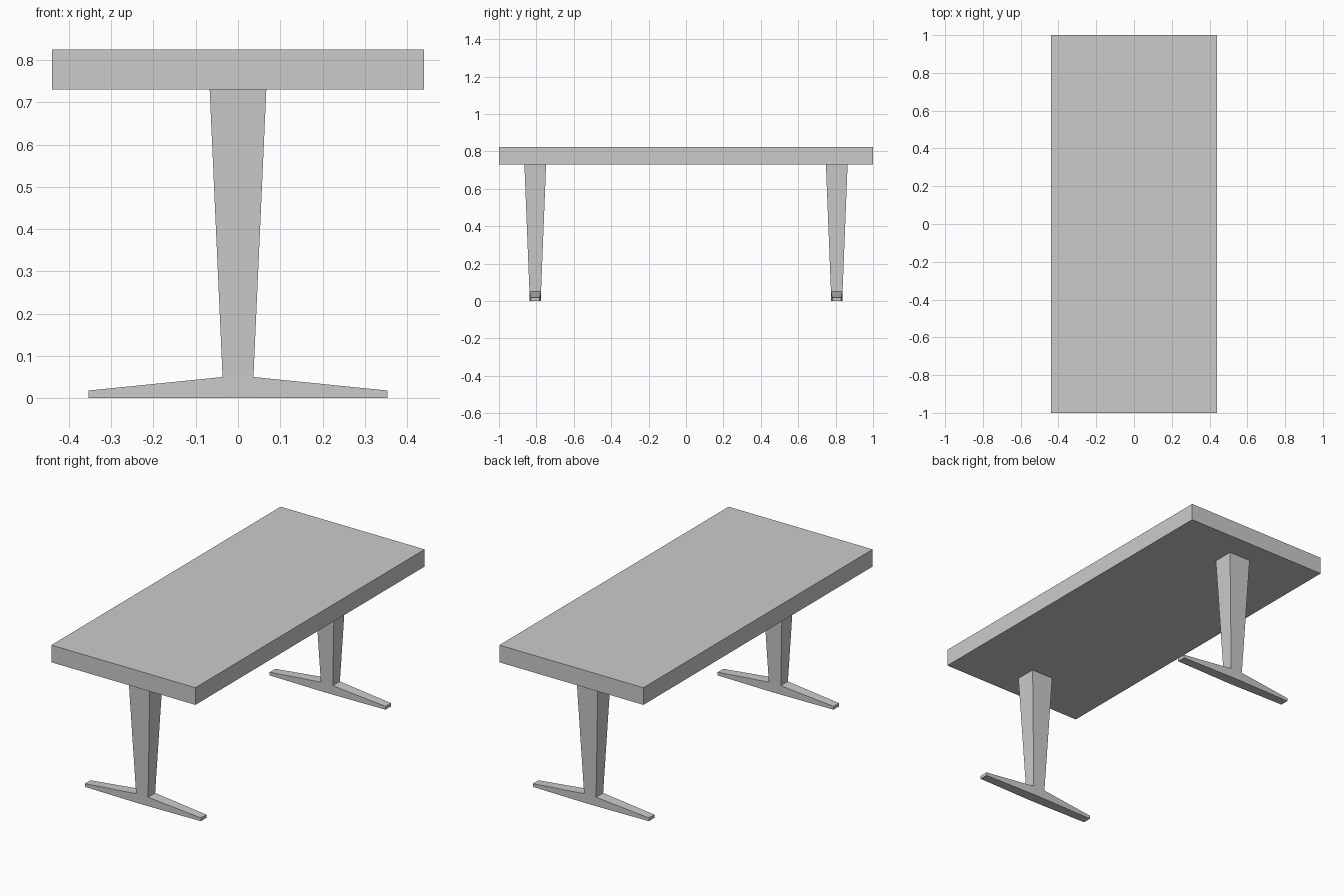
import bpy, bmesh
from mathutils import Vector

if "Cube" in bpy.data.objects:
    bpy.data.objects.remove(bpy.data.objects["Cube"])

TOP_HALF_X, TOP_HALF_Y = 0.44, 1.0
TOP_LOW, TOP_HIGH = 0.73, 0.825
LEG_Y = 0.806


def finish(name, bm, location=(0, 0, 0)):
    bmesh.ops.recalc_face_normals(bm, faces=bm.faces[:])
    mesh = bpy.data.meshes.new(name)
    bm.to_mesh(mesh)
    bm.free()
    obj = bpy.data.objects.new(name, mesh)
    obj.location = location
    bpy.context.collection.objects.link(obj)
    return obj


# Thick slab table top
bm = bmesh.new()
bmesh.ops.create_cube(bm, size=1)
bmesh.ops.scale(bm, verts=bm.verts[:],
                vec=(2 * TOP_HALF_X, 2 * TOP_HALF_Y, TOP_HIGH - TOP_LOW))
finish("table_top", bm, (0, 0, (TOP_LOW + TOP_HIGH) / 2))


def make_leg(name, y):
    bm = bmesh.new()

    # Tapered column: half x, half y, height of each ring
    rings = []
    for hx, hy, z in [(0.0365, 0.03, 0), (0.0365, 0.031, 0.05), (0.067, 0.058, TOP_LOW)]:
        rings.append([bm.verts.new((sx * hx, sy * hy, z))
                      for sx, sy in [(-1, -1), (1, -1), (1, 1), (-1, 1)]])
    bm.faces.new(rings[0])
    bm.faces.new(rings[-1])
    side_faces = []
    for level, (low, high) in enumerate(zip(rings, rings[1:])):
        for i in range(4):
            j = (i + 1) % 4
            face = bm.faces.new((low[i], low[j], high[j], high[i]))
            if level == 0 and i in (1, 3):
                side_faces.append(face)

    # Foot arms drawn out of the column base, narrowing to thin tips
    result = bmesh.ops.extrude_discrete_faces(bm, faces=side_faces)
    for face in result["faces"]:
        for v in face.verts:
            side = 1 if v.co.x > 0 else -1
            depth = 0.024 if v.co.y > 0 else -0.024
            v.co = Vector((side * 0.354, depth, 0.018 if v.co.z > 0.02 else 0))
    bmesh.ops.remove_doubles(bm, verts=bm.verts[:], dist=0.0001)
    finish(name, bm, (0, y, 0))


make_leg("front_leg", -LEG_Y)
make_leg("back_leg", LEG_Y)
